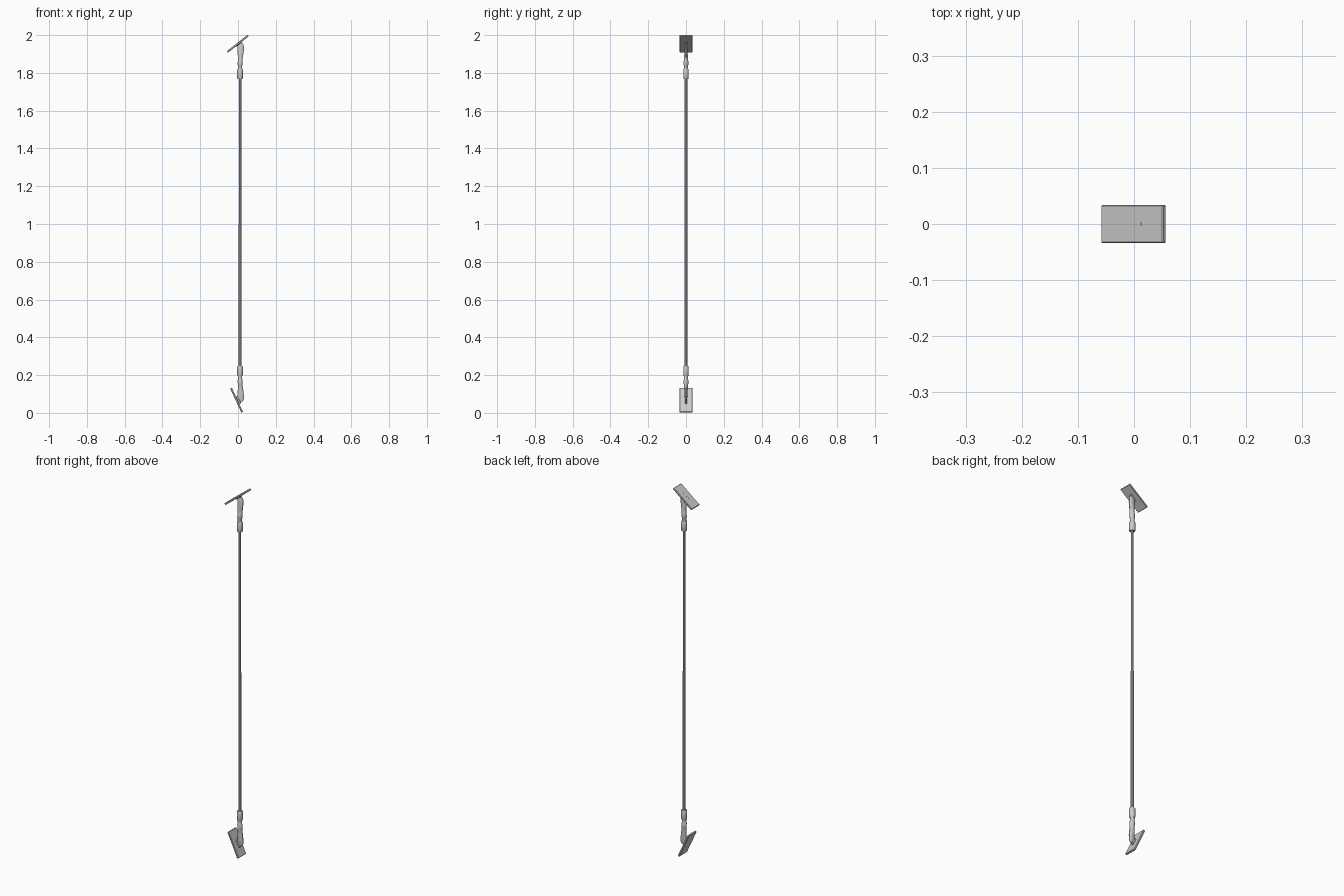
import bpy, bmesh, math
from mathutils import Vector

if "Cube" in bpy.data.objects:
    bpy.data.objects.remove(bpy.data.objects["Cube"])

ROD_X = 0.011


def loft(name, sections, n):
    """Stack of elliptical rings: (z, x centre, x radius, y radius)."""
    bm = bmesh.new()
    rings = []
    for z, cx, rx, ry in sections:
        rings.append([bm.verts.new((cx + rx * math.cos(a), ry * math.sin(a), z))
                      for a in (2 * math.pi * (i + 0.5) / n for i in range(n))])
    for a, b in zip(rings, rings[1:]):
        for i in range(n):
            j = (i + 1) % n
            bm.faces.new((a[i], a[j], b[j], b[i]))
    bm.faces.new(rings[0][::-1])
    bm.faces.new(rings[-1])
    bmesh.ops.recalc_face_normals(bm, faces=bm.faces)
    me = bpy.data.meshes.new(name)
    bm.to_mesh(me)
    bm.free()
    ob = bpy.data.objects.new(name, me)
    bpy.context.collection.objects.link(ob)
    bpy.ops.object.select_all(action='DESELECT')
    ob.select_set(True)
    bpy.context.view_layer.objects.active = ob
    bpy.ops.object.shade_smooth_by_angle(angle=math.radians(35))
    return ob


def box(name, loc, size, tilt, bevel):
    bpy.ops.mesh.primitive_cube_add(size=1, location=loc, rotation=(0, tilt, 0))
    ob = bpy.context.object
    ob.name = name
    ob.scale = size
    bpy.ops.object.transform_apply(location=False, rotation=False, scale=True)
    m = ob.modifiers.new("edge", 'BEVEL')
    m.width = bevel
    m.segments = 1
    return ob


# Long rod: wider lower tube with a slimmer tube sliding into it
loft("lower_rod", [(0.19, ROD_X, 0.008, 0.008), (1.0, ROD_X, 0.008, 0.008)], 10)
loft("upper_rod", [(0.98, ROD_X, 0.007, 0.007), (1.82, ROD_X, 0.007, 0.007)], 10)

# Collars and flattened swivel grips, mirrored end to end
collar = [(1.768, .013, .013), (1.772, .0155, .0145), (1.815, .0155, .0145),
          (1.822, .012, .012)]
grip = [(1.815, .011, 0.011, .011), (1.838, .011, 0.011, .011),
        (1.843, .011, .0135, .0125), (1.863, .012, .0135, .0125),
        (1.868, .012, .012, .011), (1.89, .013, .0145, .010),
        (1.92, .014, .0175, .008), (1.945, .014, .0175, .006),
        (1.957, .013, .012, .004)]
for end in ("upper", "lower"):
    def fz(z):
        return z if end == "upper" else 2.016 - z
    loft(end + "_collar", [(fz(z), ROD_X, rx, ry) for z, rx, ry in collar], 12)
    loft(end + "_grip", [(fz(z), cx, rx, ry) for z, cx, rx, ry in grip], 12)

# Tilted end plates, each with a small pivot tab set through it
for end, a, b, tab in (("upper", (-0.054, 1.913), (0.052, 1.996), 0.004),
                       ("lower", (-0.036, 0.129), (0.021, 0.006), 0.010)):
    d = Vector((b[0] - a[0], 0, b[1] - a[1]))
    mid = Vector(((a[0] + b[0]) / 2, 0, (a[1] + b[1]) / 2))
    tilt = -math.atan2(d.z, d.x)
    box(end + "_plate", mid, (d.length + 0.006, 0.068, 0.010), tilt, 0.002)
    box(end + "_tab", mid + Vector((tab, 0, 0.001)), (0.042, 0.011, 0.014),
        tilt, 0.003)
